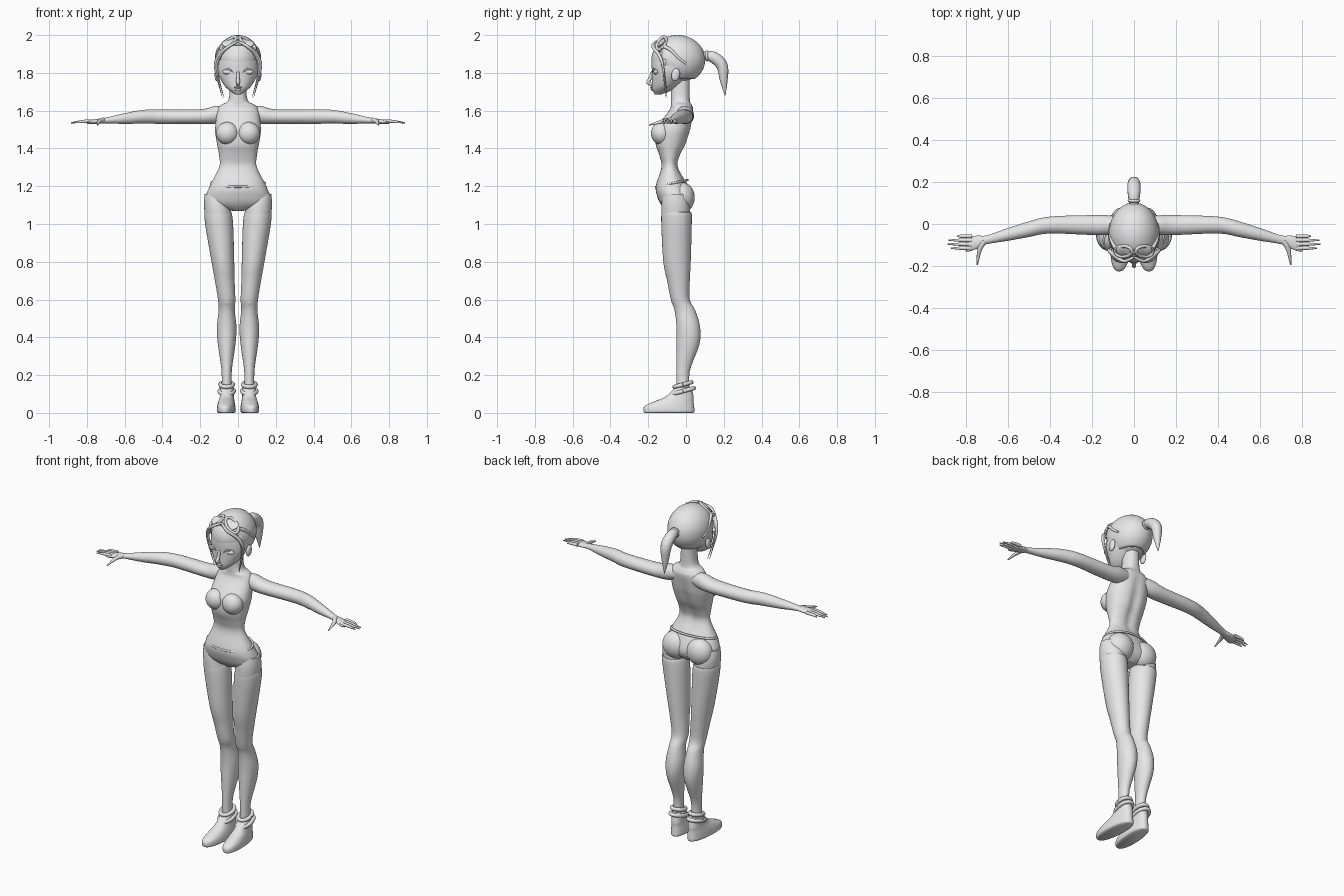
import bpy, bmesh, math
from mathutils import Vector, Matrix

cube = bpy.data.objects.get("Cube")
if cube:
    bpy.data.objects.remove(cube, do_unlink=True)

grey = (.8, .8, .8, 1)
clay = bpy.data.materials.new("clay_grey")
clay.use_nodes = True
clay.diffuse_color = grey
clay.node_tree.nodes["Principled BSDF"].inputs["Base Color"].default_value = grey


def finish(name, bm, mirror=False):
    """Turn a bmesh into a smooth shaded object, optionally mirrored in x."""
    bmesh.ops.recalc_face_normals(bm, faces=bm.faces)
    mesh = bpy.data.meshes.new(name)
    bm.to_mesh(mesh)
    bm.free()
    mesh.shade_smooth()
    mesh.set_sharp_from_angle(angle=math.radians(60))
    mesh.materials.append(clay)
    obj = bpy.data.objects.new(name, mesh)
    bpy.context.collection.objects.link(obj)
    if mirror:
        modifier = obj.modifiers.new("Mirror", 'MIRROR')
        modifier.use_mirror_merge = False
    return obj


def interpolate(rows, steps=5):
    """Catmull-Rom curve through rows of numbers."""
    rows = [Vector(row) for row in rows]
    padded = [rows[0]] + rows + [rows[-1]]
    smooth = []
    for a, b, c, d in zip(padded, padded[1:], padded[2:], padded[3:]):
        for step in range(steps):
            t = step / steps
            cubic = 3 * b - a - 3 * c + d
            square = 2 * a - 5 * b + 4 * c - d
            smooth.append(b + (c - a + (square + cubic * t) * t) * t / 2)
    return smooth + [rows[-1]]


def sweep(name, rows, axes=None, mirror=False, sides=32, power=2, shape=None):
    """Skin rings (x, y, z, radius, radius) across fixed axes or along their path."""
    rows = interpolate(rows)
    bm = bmesh.new()
    rings = []
    for i, row in enumerate(rows):
        centre = Vector(row[:3])
        if axes:
            u, v = axes
        else:
            before, after = rows[max(i - 1, 0)], rows[min(i + 1, len(rows) - 1)]
            along = (Vector(after[:3]) - Vector(before[:3])).normalized()
            u = along.cross(Vector((.3, .5, .8))).normalized()
            v = along.cross(u)
        ring = []
        for k in range(sides):
            angle = math.tau * k / sides
            c, s = [math.copysign(abs(w) ** (2 / power), w)
                    for w in (math.cos(angle), math.sin(angle))]
            point = centre + u * row[3] * c + v * row[4] * s
            ring.append(bm.verts.new(shape(point, s) if shape else point))
        rings.append(ring)
    for lower, upper in zip(rings, rings[1:]):
        for k in range(sides):
            bm.faces.new((lower[k - 1], lower[k], upper[k], upper[k - 1]))
    bm.faces.new(rings[0])
    bm.faces.new(rings[-1])
    return finish(name, bm, mirror)


X, Y, Z = Matrix.Identity(3)


def stack(name, profile, lean=None, **options):
    """Upright form from (z, half width, front y, back y); lean gives x at z."""
    rows = [(lean(z) if lean else 0, (front + back) / 2, z, width, (back - front) / 2)
            for z, width, front, back in profile]
    return sweep(name, rows, (X, Y), mirror=bool(lean), **options)


def tube(name, points, start, end, bulge=0, mirror=False):
    """Round strand that tapers from start to end radius."""
    rows = []
    for i, point in enumerate(points):
        t = i / (len(points) - 1)
        radius = start + (end - start) * t + bulge * math.sin(math.pi * t)
        rows.append((*point, radius, radius))
    return sweep(name, rows, mirror=mirror, sides=14)


def loop(name, centre, width, length, rise, radius, drop=0, mirror=False):
    """Closed band that rises towards the back and drops towards +x."""
    angles = [math.tau * k / 16 for k in range(17)]
    points = [Vector(centre) + Vector((width * math.cos(a), length * math.sin(a),
                                       rise * math.sin(a) - drop * math.cos(a)))
              for a in angles]
    return tube(name, points, radius, radius, mirror=mirror)


def ball(name, centre, size, mirror=False, tilt=0, keep=None):
    """Ellipsoid tilted about x; keep is a rule for the faces that stay."""
    bm = bmesh.new()
    matrix = (Matrix.Translation(centre) @ Matrix.Rotation(tilt, 4, 'X')
              @ Matrix.Diagonal((*size, 1)))
    bmesh.ops.create_uvsphere(bm, u_segments=40, v_segments=28, radius=1, matrix=matrix)
    if keep:
        gone = [f for f in bm.faces if not keep(f.calc_center_median())]
        bmesh.ops.delete(bm, geom=gone, context='FACES')
    return finish(name, bm, mirror)


# Torso and neck, with a groove along the spine
def spine(point, side):
    height = (point.z - 1.24) / .38
    if side > 0 and 0 < height < 1:
        groove = math.exp(-(point.x / .025) ** 2)
        point.y -= .014 * math.sin(math.pi * height) * groove
    return point


stack("torso", [
    (1.78, .04, -.08, .02), (1.66, .05, -.08, .02), (1.63, .09, -.08, .03),
    (1.6, .11, -.09, .04), (1.52, .12, -.15, .03), (1.48, .12, -.16, .02),
    (1.42, .11, -.16, 0), (1.36, .1, -.14, -.03), (1.3, .1, -.13, -.04),
    (1.2, .15, -.16, .01), (1.14, .17, -.15, .03), (1.1, .15, -.13, .02),
    (1.07, .03, -.1, -.01)], sides=48, power=2.2, shape=spine)
ball("bust", (.056, -.13, 1.48), (.06, .055, .06), True)
ball("buttocks", (.08, -.02, 1.14), (.08, .066, .08), True)
loop("waistband", (0, -.075, 1.215), .143, .083, .018, .006)

# Legs, with stockings that end in a cuff
lean = lambda z: .06 + .1 * max(0, z - .6)
stack("thighs", [(1.16, .06, -.12, 0), (1.1, .07, -.13, .02), (1, .07, -.13, .02)], lean)
stack("stockings", [
    (1.06, .065, -.12, .02), (1.055, .073, -.13, .03), (.98, .073, -.13, .03),
    (.8, .06, -.12, .025), (.7, .052, -.1, .02), (.6, .046, -.08, .02),
    (.54, .043, -.06, .05), (.45, .052, -.05, .075), (.36, .046, -.05, .07),
    (.22, .027, -.05, .02), (.1, .028, -.05, .02)], lean)
ball("kneecaps", (.06, -.052, .6), (.03, .026, .04), True)


# Shoes splay slightly outwards to the toe
def splay(point, side):
    point.x -= .06 * (point.y + .05)
    return point


stack("shoes", [
    (0, .04, -.22, .04), (.008, .048, -.225, .045), (.035, .047, -.22, .043),
    (.06, .042, -.17, .04), (.085, .037, -.11, .04), (.13, .034, -.06, .03),
    (.136, .028, -.05, .02)], lean, power=2.3, shape=splay)
loop("lower_straps", (.06, -.016, .115), .038, .058, .016, .011, mirror=True)
loop("upper_straps", (.06, -.016, .15), .034, .045, .012, .011, mirror=True)

# Arms and palms sweep forwards past the elbow
arm_rows = []
for x, width, thickness in [
        (.06, .036, .038), (.12, .046, .047), (.2, .047, .039), (.4, .04, .038),
        (.5, .037, .036), (.6, .03, .028), (.7, .021, .015), (.74, .03, .013),
        (.78, .035, .011), (.8, .03, .008)]:
    forward = .005 + max(0, x - .42) / 4
    height = 1.568 + max(0, .2 - x) / 8 - max(0, x - .5) / 10
    arm_rows.append((x, -forward, height, width, thickness))
sweep("arms", arm_rows, (Y, Z), True)

# Fingers and thumb
fingers = {"little": .84, "ring": .88, "middle": .885, "index": .87}
for i, (label, tip) in enumerate(fingers.items()):
    y = -.058 - .019 * i
    tube(label + "_fingers", [(.77, y, 1.545), (.82, y, 1.543), (tip, y, 1.536)],
         .009, .003, .002, True)
tube("thumbs", [(.71, -.08, 1.55), (.733, -.12, 1.544), (.745, -.195, 1.524)],
     .014, .003, .003, True)

# Head
ball("cranium", (0, -.045, 1.87), (.112, .138, .122))
stack("face", [
    (1.686, .015, -.165, -.13), (1.71, .05, -.178, -.07), (1.74, .077, -.18, -.03),
    (1.8, .107, -.18, .03), (1.86, .112, -.182, .08), (1.92, .09, -.17, .06)], sides=48)
ball("ears", (.112, -.055, 1.79), (.012, .022, .034), True, -.2)
ball("eyes", (.052, -.158, 1.805), (.03, .014, .014), True)
tube("eyelids", [(.025, -.178, 1.802), (.05, -.173, 1.82), (.08, -.142, 1.808)],
     .002, .002, .003, True)
tube("nose", [(0, -.178, 1.81), (0, -.188, 1.775), (0, -.2, 1.75), (0, -.18, 1.738)],
     .006, .008, .003)
ball("upper_lip", (0, -.18, 1.724), (.02, .01, .006))
ball("lower_lip", (0, -.178, 1.713), (.017, .01, .007))

# Hair cap open over the face, framed by loose locks
hair = ball("hair", (0, -.045, 1.87), (.119, .147, .13),
            keep=lambda p: p.z > 1.955 or p.z > 1.765 and p.y + .35 * p.z > .534)
hair.modifiers.new("Thickness", 'SOLIDIFY').thickness = .008
for label, spread in (("inner_locks", 0), ("outer_locks", .008)):
    tube(label, [(0, -.157, 1.967), (.05, -.176, 1.94), (.096 + spread, -.14, 1.89),
                 (.112 + spread, -.12, 1.82), (.075 + spread, -.1 - spread, 1.67)],
         .006, .001, .005, True)

# Ponytail with its tie
tube("ponytail", [(0, .085, 1.89), (0, .14, 1.885), (0, .19, 1.84), (0, .2, 1.76),
                  (0, .207, 1.68)], .02, .002, .02)
ball("hair_tie", (0, .11, 1.89), (.03, .012, .03))

# Goggles pushed up on the forehead
loop("goggle_rims", (.05, -.13, 1.957), .04, .025, .018, .008, .028, True)
ball("goggle_lenses", (.05, -.126, 1.955), (.036, .03, .009), True, .65)
tube("goggle_bridge", [(-.014, -.13, 1.98), (0, -.135, 1.983), (.014, -.13, 1.98)],
     .007, .007)
tube("goggle_straps", [(.088, -.114, 1.94), (.106, -.08, 1.92), (.115, -.04, 1.88),
                       (.112, 0, 1.85)], .01, .006, mirror=True)
